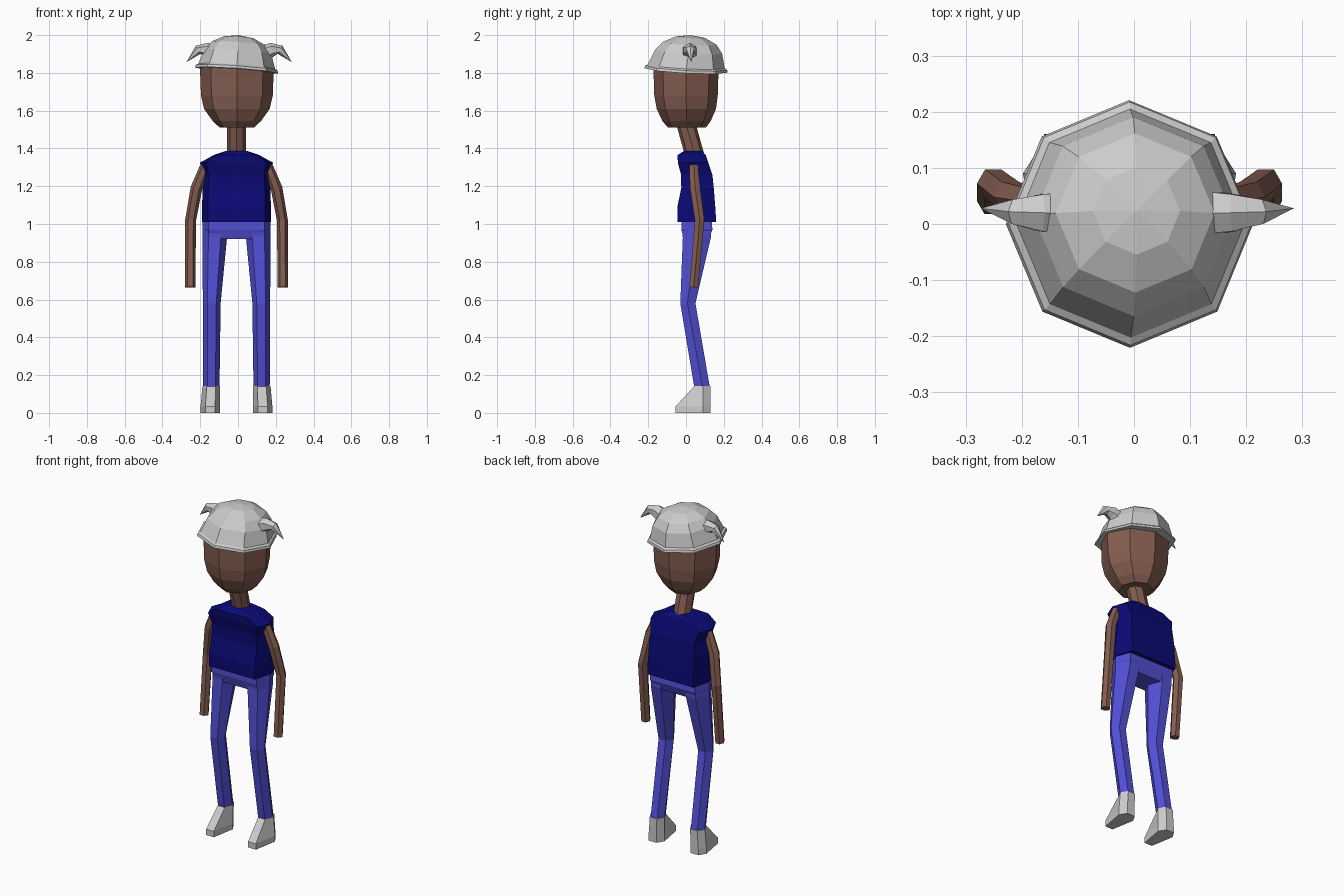
import bpy, bmesh
from math import sin, cos, pi, radians
from mathutils import Vector, Matrix

if "Cube" in bpy.data.objects:
    bpy.data.objects.remove(bpy.data.objects["Cube"])

CX = -0.008  # body centre line


def material(name, rgb):
    m = bpy.data.materials.new(name)
    m.diffuse_color = (*rgb, 1)
    m.use_nodes = True
    m.node_tree.nodes["Principled BSDF"].inputs["Base Color"].default_value = m.diffuse_color
    return m


SKIN = material("skin", (0.23, 0.11, 0.08))
NAVY = material("navy_cloth", (0.003, 0.003, 0.18))
BLUE = material("blue_cloth", (0.085, 0.08, 0.68))


def loft(name, rings, mat=None):
    """Skin a stack of point rings; a one-point ring closes to a tip."""
    bm = bmesh.new()
    rows = [[bm.verts.new(p) for p in r] for r in rings]
    for a, b in zip(rows, rows[1:]):
        n = max(len(a), len(b))
        for i in range(n):
            j = (i + 1) % n
            if len(b) == 1:
                bm.faces.new((a[i], a[j], b[0]))
            else:
                bm.faces.new((a[i], a[j], b[j], b[i]))
    for r in (rows[0], rows[-1]):
        if len(r) > 2:
            bm.faces.new(r)
    bmesh.ops.recalc_face_normals(bm, faces=bm.faces)
    me = bpy.data.meshes.new(name)
    bm.to_mesh(me)
    bm.free()
    ob = bpy.data.objects.new(name, me)
    bpy.context.collection.objects.link(ob)
    if mat:
        me.materials.append(mat)
    return ob


def octagon(cx, cy, z, rx, ry):
    return [(cx + rx * cos(i * pi / 4), cy + ry * sin(i * pi / 4), z) for i in range(8)]


def slab(z, hx, y0, y1, k=0.83):
    """Eight-point body section: flat front and back, pointed sides."""
    ym = (y0 + y1) / 2
    return [(CX + x * hx, y, z) for x, y in
            ((1, ym), (k, y1), (0, y1), (-k, y1), (-1, ym), (-k, y0), (0, y0), (k, y0))]


def hexagon(z, x0, x1, y0, ym, y1):
    xm, h = (x0 + x1) / 2, (x1 - x0) / 2
    return [(xm + a * h, y, z) for a, y in
            ((1, ym), (.5, y1), (-.5, y1), (-1, ym), (-.5, y0), (.5, y0))]


def tube(name, path, sides, mat=None):
    """Tube along (x, y, z, radius) points; radius 0 makes a tip."""
    pts = [Vector(p[:3]) for p in path]
    rings = []
    for i, p in enumerate(pts):
        r = path[i][3]
        t = (pts[min(i + 1, len(pts) - 1)] - pts[max(i - 1, 0)]).normalized()
        u = Vector((0, 1, 0)).cross(t).normalized()
        v = t.cross(u)
        rings.append([p] if r == 0 else
                     [p + r * (u * cos(2 * pi * k / sides) + v * sin(2 * pi * k / sides))
                      for k in range(sides)])
    return loft(name, rings, mat)


# Head
loft("head", [octagon(CX + .002, y, z, rx, ry) for z, y, rx, ry in (
    (1.51, .005, .09, .10), (1.545, .003, .128, .128), (1.61, .002, .174, .157),
    (1.68, 0, .19, .168), (1.84, 0, .196, .173), (1.88, .01, .15, .14))], SKIN)

# Neck, leaning forward
tube("neck", [(CX, .05, 1.35, .05), (CX, -.003, 1.54, .05)], 8, SKIN)

# Helmet dome with flared rim, slightly tilted
dome = [octagon(0, y, z, r, r) for z, y, r in (
    (0, 0, .221), (.014, 0, .217), (.022, 0, .204), (.10, .008, .178),
    (.145, .012, .142), (.177, .014, .078))]
helmet = loft("helmet", dome + [[(0, .014, .188)]])
helmet.matrix_world = (Matrix.Translation((CX, 0, 1.813))
                       @ Matrix.Rotation(radians(4), 4, 'Y')
                       @ Matrix.Rotation(radians(-3), 4, 'X'))

# Sleeveless top
loft("vest", [slab(*s) for s in (
    (1.01, .183, -.045, .16), (1.09, .182, -.046, .155), (1.19, .18, -.025, .147),
    (1.26, .174, -.026, .14), (1.325, .193, -.043, .118), (1.365, .12, -.045, .105, .9),
    (1.387, .055, -.01, .085))], NAVY)

# Hips
loft("hips", [slab(.92, .15, -.01, .12), slab(.97, .18, -.025, .14),
              slab(1.03, .178, -.025, .135)], BLUE)

for s, side in ((-1, "left"), (1, "right")):
    # Legs, bent at the knee
    def limb(z, inner, outer, y0, ym, y1):
        return hexagon(z, CX + s * inner, CX + s * outer, y0, ym, y1) if s > 0 else \
            hexagon(z, CX - outer, CX - inner, y0, ym, y1)
    loft(side + "_leg", [limb(1.02, .04, .18, -.025, .05, .135),
                         limb(.93, .05, .181, -.017, .05, .132),
                         limb(.58, .084, .178, -.03, .008, .05),
                         limb(.13, .09, .176, .045, .088, .127)], BLUE)
    # Shoes
    loft(side + "_shoe", [limb(0, .088, .19, -.055, .09, .13),
                          limb(.035, .088, .19, -.055, .09, .13),
                          limb(.143, .087, .18, .045, .09, .13)])
    # Arms
    tube(side + "_arm", [(CX + s * x, y, z, r) for x, y, z, r in (
        (.165, .04, 1.31, .026), (.212, .048, 1.19, .031),
        (.243, .072, 1.02, .029), (.245, .041, .665, .027))], 6, SKIN)
    # Horns, curving out and down
    tube(side + "_horn", [(.006 + s * x, y, z, r) for x, y, z, r in (
        (.135, .02, 1.905, .043), (.172, .02, 1.922, .038),
        (.217, .022, 1.922, .025), (.279, .028, 1.857, 0))], 6)
